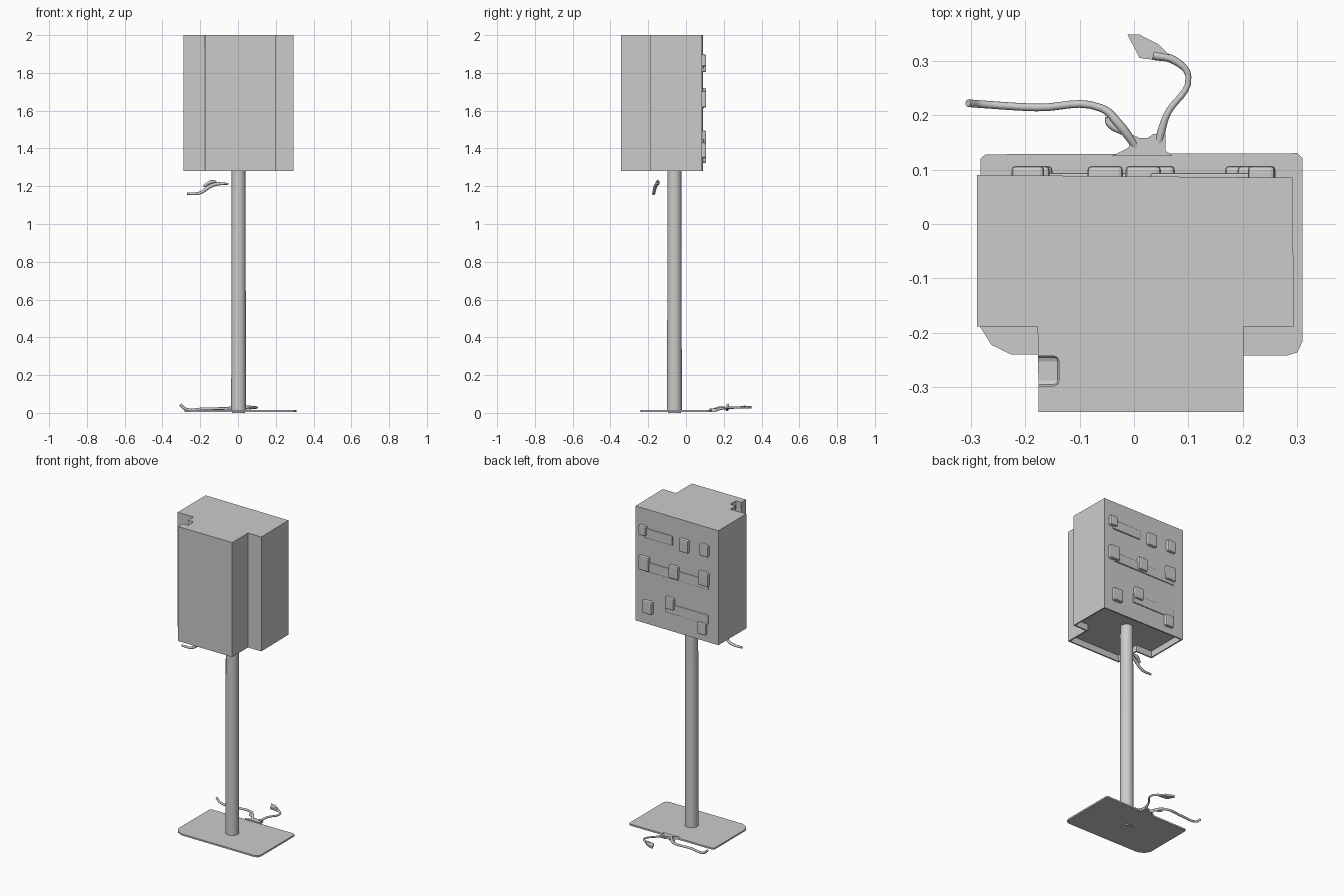
import bpy, bmesh
from mathutils import Vector

cube = bpy.data.objects.get("Cube")
if cube:
    bpy.data.objects.remove(cube, do_unlink=True)

grey = bpy.data.materials.new("plain_grey")
grey.use_nodes = True
colour = (0.6, 0.6, 0.6, 1)
grey.diffuse_color = colour
grey.node_tree.nodes["Principled BSDF"].inputs["Base Color"].default_value = colour


def finish(name, bm):
    bmesh.ops.recalc_face_normals(bm, faces=bm.faces)
    mesh = bpy.data.meshes.new(name)
    bm.to_mesh(mesh)
    bm.free()
    ob = bpy.data.objects.new(name, mesh)
    bpy.context.collection.objects.link(ob)
    mesh.materials.append(grey)
    return ob


def prism(name, outline, z0, z1, recess=0.0):
    """Extrude a plan outline; optionally hollow its underside."""
    bm = bmesh.new()
    floor = bm.faces.new([bm.verts.new((x, y, z0)) for x, y in outline])
    top = bmesh.ops.extrude_face_region(bm, geom=[floor], use_keep_orig=True)
    moved = [v for v in top["geom"] if isinstance(v, bmesh.types.BMVert)]
    bmesh.ops.translate(bm, verts=moved, vec=(0, 0, z1 - z0))
    bmesh.ops.recalc_face_normals(bm, faces=bm.faces)
    if recess:
        under = min(bm.faces, key=lambda f: f.calc_center_median().z)
        bmesh.ops.inset_region(bm, faces=[under], thickness=0.012)
        inner = bmesh.ops.extrude_face_region(bm, geom=[under])
        verts = [v for v in inner["geom"] if isinstance(v, bmesh.types.BMVert)]
        bmesh.ops.translate(bm, verts=verts, vec=(0, 0, recess))
        if under.is_valid:
            bmesh.ops.delete(bm, geom=[under], context="FACES_ONLY")
    return finish(name, bm)


def box(name, centre, size, bevel=0.0):
    bm = bmesh.new()
    bmesh.ops.create_cube(bm, size=1)
    for v in bm.verts:
        v.co = Vector(centre) + Vector(a * b for a, b in zip(v.co, size))
    ob = finish(name, bm)
    if bevel:
        mod = ob.modifiers.new("soft_edges", "BEVEL")
        mod.width, mod.segments = bevel, 2
    return ob


def smooth(ob):
    bpy.ops.object.select_all(action="DESELECT")
    ob.select_set(True)
    bpy.context.view_layer.objects.active = ob
    bpy.ops.object.shade_smooth_by_angle()


def tube(name, points, radius):
    """Cable along points; each point is x, y, z, thickness factor."""
    curve = bpy.data.curves.new(name, "CURVE")
    curve.dimensions = "3D"
    curve.bevel_depth, curve.bevel_resolution = radius, 2
    curve.resolution_u = 6
    curve.use_fill_caps = True
    line = curve.splines.new("BEZIER")
    line.bezier_points.add(len(points) - 1)
    for bp, (x, y, z, r) in zip(line.bezier_points, points):
        bp.co, bp.radius = (x, y, z), r
        bp.handle_left_type = bp.handle_right_type = "AUTO"
    ob = bpy.data.objects.new(name, curve)
    bpy.context.collection.objects.link(ob)
    curve.materials.append(grey)
    return ob


# Cabinet with narrower front section and hollow underside
cabinet = prism("cabinet", [(-.288, -.188), (-.177, -.188), (-.175, -.345), (.201, -.345),
                            (.201, -.188), (.294, -.188), (.291, .085), (-.288, .09)],
                1.28, 2.0, recess=0.04)

# Small notch in the top edge of the front section
notch = box("notch_cutter", (-.165, -.27, 1.985), (.055, .055, .09), 0.01)
notch.hide_render = True
notch.hide_viewport = True
cut = cabinet.modifiers.new("notch", "BOOLEAN")
cut.operation, cut.object, cut.solver = "DIFFERENCE", notch, "EXACT"

# Raised pads and faint ribs on the back
pads = [(.234, 1.866, .05), (-.053, 1.845, .065), (-.195, 1.855, .06),
        (.225, 1.66, .07), (.017, 1.66, .065), (-.19, 1.675, .07),
        (.2, 1.39, .065), (.045, 1.457, .06), (-.18, 1.36, .06)]
for i, (x, z, w) in enumerate(pads):
    box(f"back_pad_{i + 1}", (x, .092, z), (w, .03, w * 1.25), 0.008)
for i, (x, z, w) in enumerate([(.13, 1.85, .2), (0, 1.64, .44), (-.07, 1.42, .3)]):
    box(f"back_rib_{i + 1}", (x, .088, z), (w, .012, .06), 0.004)

# Round post
bm = bmesh.new()
bmesh.ops.create_cone(bm, cap_ends=True, segments=32, radius1=.039, radius2=.037, depth=1.31)
bmesh.ops.translate(bm, verts=bm.verts, vec=(.003, -.061, .665))
smooth(finish("post", bm))

# Thin base plate with clipped front corners, and the cable tab behind it
prism("base_plate", [(-.282, -.19), (-.262, -.222), (-.225, -.24), (.28, -.242), (.3, -.236),
                     (.31, -.215), (.31, .12), (.3, .13), (-.273, .128), (-.282, .12)],
      .004, .014)
prism("cable_tab", [(-.04, .125), (.07, .125), (.058, .135), (.058, .165), (.035, .165),
                    (.025, .158), (.01, .158), (-.005, .165), (-.01, .14)], .004, .022)
bm = bmesh.new()
bmesh.ops.create_cone(bm, cap_ends=True, segments=24, radius1=.035, radius2=.035, depth=.006)
bmesh.ops.translate(bm, verts=bm.verts, vec=(.003, -.061, .003))
finish("base_bolt", bm)

# Two loose cables on the floor
tube("long_cable", [(.005, .14, .015, 1), (-.025, .18, .026, 1.2), (-.06, .213, .024, 1),
                    (-.18, .214, .022, 1), (-.28, .22, .022, 1), (-.305, .222, .044, 1)], .007)
tube("cable_spur", [(-.02, .17, .022, 1), (-.045, .185, .022, 1), (-.048, .197, .024, .8)], .007)
tube("short_cable", [(.045, .15, .015, 1.4), (.06, .2, .025, 1), (.1, .27, .028, .9),
                     (.075, .3, .03, 1.2), (.035, .31, .032, 1.4)], .006)
prism("cable_plug", [(.01, .305), (.065, .298), (.07, .305), (.045, .33), (.01, .348),
                     (-.012, .348), (0, .325)], .024, .036)

# Loose handle below the cabinet
tube("lower_handle", [(-.27, -.172, 1.16, .8), (-.2, -.17, 1.165, 1), (-.155, -.163, 1.195, 1.2),
                      (-.12, -.155, 1.21, 1.2), (-.05, -.143, 1.213, .6)], .008)
tube("handle_tip", [(-.18, -.16, 1.2, .7), (-.145, -.15, 1.222, 1.3), (-.115, -.148, 1.225, .6)], .008)
